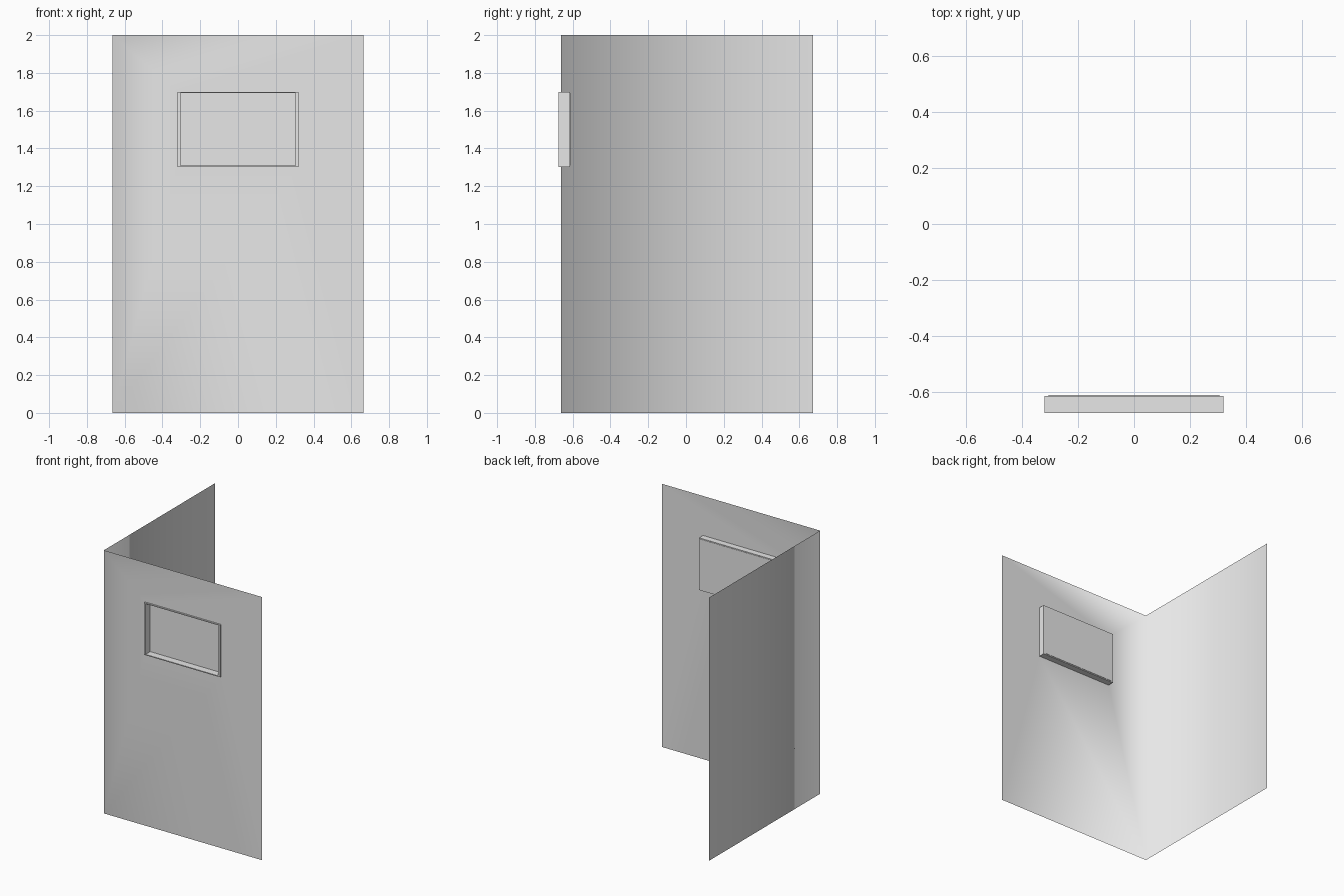
import bpy
import bmesh

cube = bpy.data.objects.get("Cube")
if cube:
    bpy.data.objects.remove(cube, do_unlink=True)

grey = bpy.data.materials.new("light grey")
grey.use_nodes = True
grey.diffuse_color = (0.8, 0.8, 0.8, 1)
grey.node_tree.nodes["Principled BSDF"].inputs["Base Color"].default_value = grey.diffuse_color

HALF, HEIGHT = 0.665, 2.0
WALL_Y, BACK_Y = -0.661, 0.672
FRAME_FRONT, FRAME_BACK = -0.674, -0.614
OUTER = (0.32, 1.303, 1.7)      # half width, bottom, top
INNER = (0.305, 1.31, 1.694)


def finish(name, bm):
    mesh = bpy.data.meshes.new(name)
    bm.to_mesh(mesh)
    bm.free()
    mesh.materials.append(grey)
    obj = bpy.data.objects.new(name, mesh)
    bpy.context.collection.objects.link(obj)
    return obj


def rectangle(bm, size, y):
    """Four corners, anticlockwise as seen from the front."""
    w, low, high = size
    corners = ((-w, low), (w, low), (w, high), (-w, high))
    return [bm.verts.new((x, y, z)) for x, z in corners]


def bridge(bm, a, b):
    for i in range(4):
        j = (i + 1) % 4
        bm.faces.new((a[i], a[j], b[j], b[i]))


# Two thin walls meeting at a corner, with a window opening in the front one
bm = bmesh.new()
edge = rectangle(bm, (HALF, 0, HEIGHT), WALL_Y)
opening = rectangle(bm, OUTER, WALL_Y)
bridge(bm, edge, opening)
far_low = bm.verts.new((-HALF, BACK_Y, 0))
far_high = bm.verts.new((-HALF, BACK_Y, HEIGHT))
bm.faces.new((edge[0], edge[3], far_high, far_low))
for face in bm.faces:
    face.smooth = True
finish("walls", bm)

# Window frame: a closed rectangular ring through the opening
bm = bmesh.new()
rings = [rectangle(bm, size, y) for size, y in (
    (OUTER, FRAME_FRONT), (INNER, FRAME_FRONT),
    (INNER, FRAME_BACK), (OUTER, FRAME_BACK))]
for i in range(4):
    bridge(bm, rings[i], rings[(i + 1) % 4])
bmesh.ops.recalc_face_normals(bm, faces=bm.faces)
finish("window_frame", bm)

# Window pane: a thin sheet closing the back of the frame
bm = bmesh.new()
front = rectangle(bm, INNER, -0.619)
back = rectangle(bm, INNER, -0.611)
bm.faces.new(front)
bm.faces.new(back)
bridge(bm, front, back)
bmesh.ops.recalc_face_normals(bm, faces=bm.faces)
finish("window_pane", bm)
